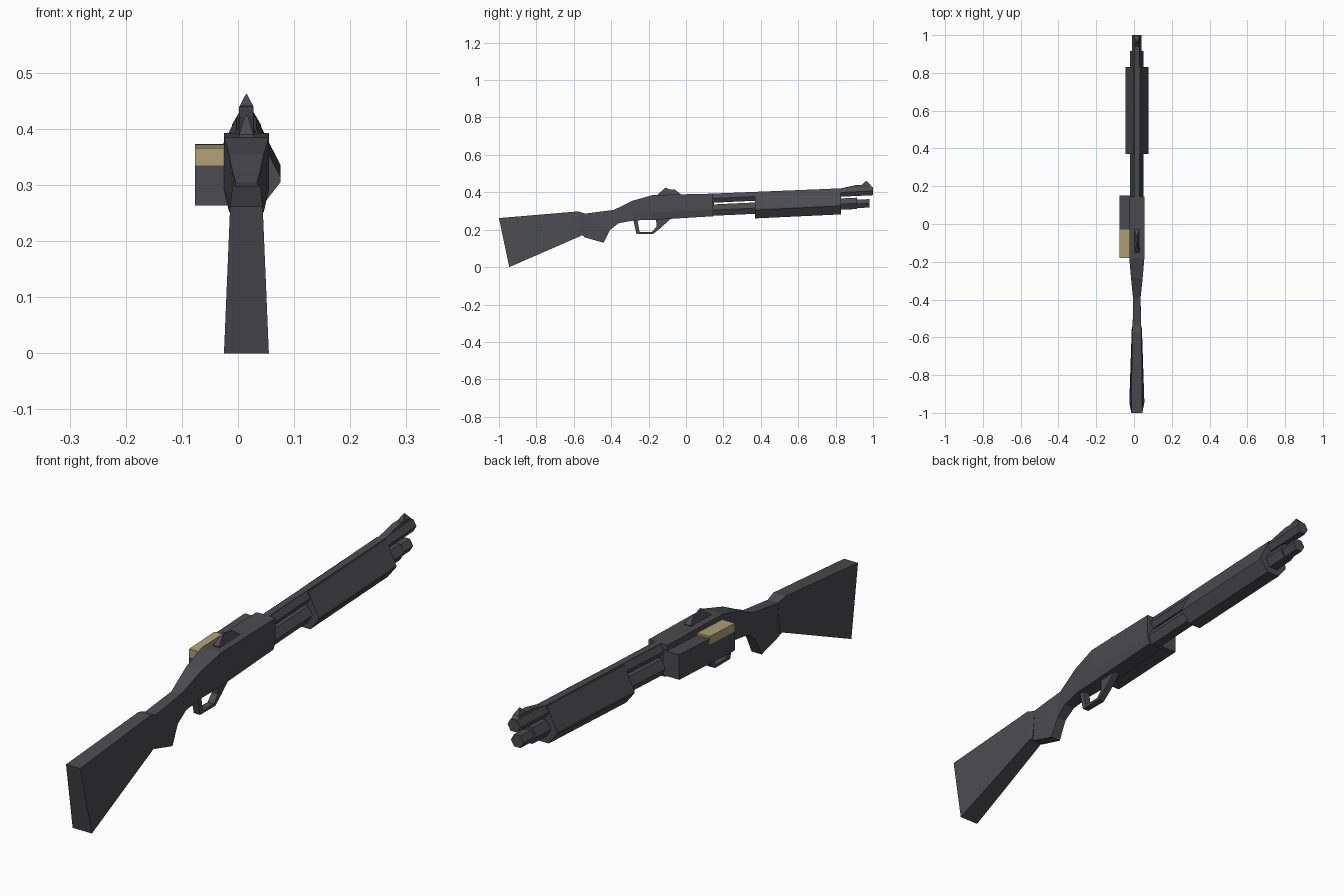
import bpy, bmesh, math

if "Cube" in bpy.data.objects:
    bpy.data.objects.remove(bpy.data.objects["Cube"])

CX = 0.015      # centre line of the gun
TILT = 0.047    # barrel slope (dz per dy)


def material(name, rgb):
    m = bpy.data.materials.new(name)
    m.diffuse_color = (*rgb, 1)
    m.use_nodes = True
    m.node_tree.nodes["Principled BSDF"].inputs["Base Color"].default_value = m.diffuse_color
    return m


GREY = material("dark_grey", (0.072, 0.070, 0.080))
BRASS = material("brass", (0.44, 0.36, 0.18))


def loft(name, rings, mat=GREY):
    """Skin a chain of equal-length rings and cap both ends."""
    bm = bmesh.new()
    vs = [[bm.verts.new(p) for p in r] for r in rings]
    n = len(vs[0])
    for a, b in zip(vs, vs[1:]):
        for i in range(n):
            bm.faces.new((a[i], a[(i + 1) % n], b[(i + 1) % n], b[i]))
    bm.faces.new(vs[0])
    bm.faces.new(vs[-1])
    bmesh.ops.remove_doubles(bm, verts=bm.verts, dist=0.0001)
    bmesh.ops.recalc_face_normals(bm, faces=bm.faces)
    me = bpy.data.meshes.new(name)
    bm.to_mesh(me)
    bm.free()
    me.materials.append(mat)
    ob = bpy.data.objects.new(name, me)
    bpy.context.collection.objects.link(ob)
    return ob


def sym(levels):
    """Mirrored ring from (y, z, half width) levels, top to bottom."""
    return ([(CX + w, y, z) for y, z, w in levels] +
            [(CX - w, y, z) for y, z, w in reversed(levels)])


def slab(top, bottom, mid_w=None):
    """Three-level ring; the middle level sits towards the bottom."""
    t = 0.7
    mid = [a + (b - a) * t for a, b in zip(top, bottom)]
    if mid_w:
        mid[2] = mid_w
    return sym([top, mid, bottom])


def hex_tube(name, y0, y1, z0, r):
    """Six-sided tilted tube; z0 is its centre height at y = 0."""
    loft(name, [[(CX + r * math.cos(k * math.pi / 3), y,
                  z0 + TILT * y + r * math.sin(k * math.pi / 3)) for k in range(6)]
                for y in (y0, y1)])


def box(name, x0, x1, y0, y1, z0, z1, mat):
    """Box whose top and bottom follow the barrel slope (heights at y = 0)."""
    loft(name, [[(x0, y, z0 + TILT * y), (x1, y, z0 + TILT * y),
                 (x1, y, z1 + TILT * y), (x0, y, z1 + TILT * y)] for y in (y0, y1)], mat)


# Butt stock
loft("stock", [slab((-1.0, .262, .029), (-.945, 0, .040)),
               slab((-.575, .298, .025), (-.555, .170, .027)),
               slab((-.535, .285, .022), (-.545, .165, .025))])

# Grip flowing into the receiver
loft("grip_and_receiver", [
    slab((-.540, .286, .022), (-.545, .160, .022)),
    slab((-.470, .295, .021), (-.440, .130, .021)),
    slab((-.390, .305, .019), (-.405, .200, .019)),
    slab((-.345, .325, .025), (-.360, .235, .022)),
    slab((-.285, .355, .031), (-.275, .250, .028)),
    slab((-.180, .385, .040), (-.180, .252, .031), .040),
    slab((.145, .393, .040), (.145, .272, .031), .040)])

# Barrel, magazine tube and its end cap
hex_tube("barrel", .12, 1.0, .360, .026)
hex_tube("magazine_tube", .12, .915, .298, .035)
hex_tube("magazine_cap", .90, .98, .295, .026)

# Sliding forend: a six-sided wedge section
loft("forend", [sym([(y, z + TILT * y, w) for z, w in
                     ((.381, .018), (.296, .061), (.288, .061), (.243, .026))])
                for y in (.37, .83)])

# Rib on the barrel rising to the front ramp
loft("rib_and_ramp", [sym([(y, zt, .013), (y, zb, .013)]) for y, zt, zb in
                      ((.14, .393, .37), (.83, .421, .40), (.915, .440, .41),
                       (.985, .440, .41), (1.0, .425, .41))])

# Pointed sights
loft("front_sight", [sym([(y, zt, w), (y, .435, .013)]) for y, zt, w in
                     ((.94, .441, .012), (.965, .462, .001), (.985, .441, .012))])
loft("rear_sight", [sym([(y, zt, w), (y, .38, .014)]) for y, zt, w in
                    ((-.15, .390, .013), (-.11, .425, .002), (-.085, .415, .004),
                     (-.06, .415, .004), (-.03, .392, .013))])

# Trigger guard: outer and inner outline in (y, z)
outer = [(-.285, .265), (-.265, .178), (-.175, .178), (-.140, .205), (-.075, .265)]
inner = [(-.262, .265), (-.248, .188), (-.183, .188), (-.158, .215), (-.160, .265)]
loft("trigger_guard", [sym([(*i, .013), (*o, .013)]) for o, i in zip(outer, inner)])

# Side shell holder with brass shell heads
box("shell_holder", -.077, -.01, -.18, .15, .272, .343, GREY)
box("shell_holder_front", -.077, -.01, -.03, .15, .34, .366, GREY)
box("shell_heads", -.077, -.01, -.18, -.03, .343, .374, BRASS)
